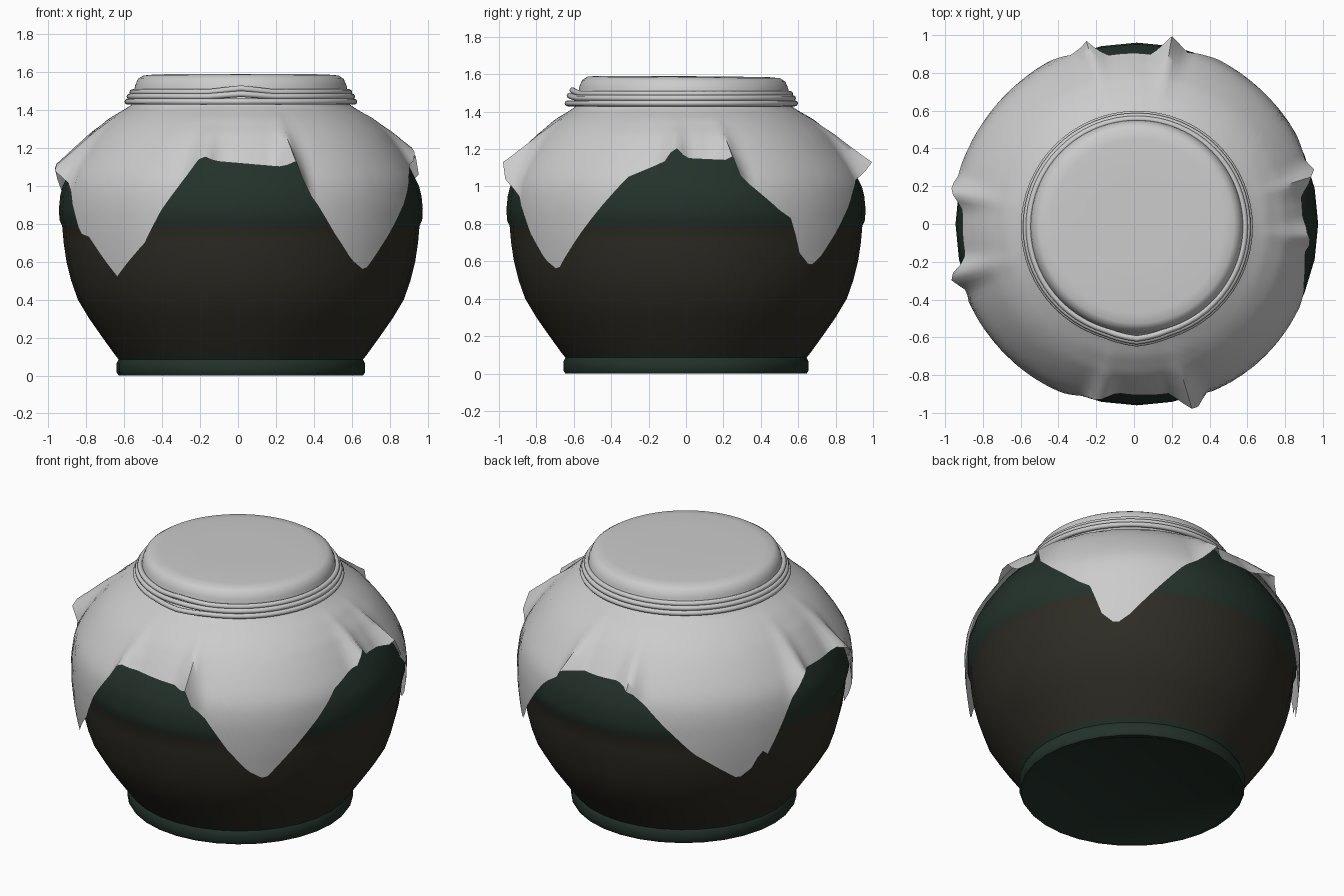
import bpy, bmesh, math

if "Cube" in bpy.data.objects:
    bpy.data.objects.remove(bpy.data.objects["Cube"])

CX = 0.015  # jar axis sits slightly right of the grid centre


def lerp_table(tab, v):
    for (a, p), (b, q) in zip(tab, tab[1:]):
        if a <= v <= b:
            return p + (q - p) * (v - a) / (b - a)
    return tab[0][1] if v < tab[0][0] else tab[-1][1]


def finish(name, bm, angle=40):
    me = bpy.data.meshes.new(name)
    bmesh.ops.recalc_face_normals(bm, faces=bm.faces)
    bm.to_mesh(me)
    bm.free()
    ob = bpy.data.objects.new(name, me)
    bpy.context.collection.objects.link(ob)
    bpy.ops.object.select_all(action='DESELECT')
    bpy.context.view_layer.objects.active = ob
    ob.select_set(True)
    bpy.ops.object.shade_smooth_by_angle(angle=math.radians(angle))
    return ob


def bridge(bm, rings, closed=False):
    n = len(rings[0])
    pairs = list(zip(rings, rings[1:]))
    if closed:
        pairs.append((rings[-1], rings[0]))
    for a, b in pairs:
        for i in range(n):
            j = (i + 1) % n
            bm.faces.new((a[i], a[j], b[j], b[i]))


def material(name, rgb):
    m = bpy.data.materials.new(name)
    m.diffuse_color = (*rgb, 1)
    m.use_nodes = True
    m.node_tree.nodes["Principled BSDF"].inputs["Base Color"].default_value = m.diffuse_color
    return m


# Glazed jar: lathed profile (radius, height)
jar = [(0.56, 0.03), (0.61, 0.005), (0.645, 0.0), (0.655, 0.015), (0.655, 0.065),
       (0.645, 0.085), (0.665, 0.11), (0.73, 0.2), (0.80, 0.3), (0.86, 0.4),
       (0.895, 0.5), (0.92, 0.6), (0.935, 0.7), (0.943, 0.79), (0.957, 0.82),
       (0.96, 0.88), (0.953, 0.95), (0.94, 1.0), (0.89, 1.1), (0.82, 1.2),
       (0.73, 1.3), (0.61, 1.38), (0.54, 1.42), (0.53, 1.55)]
bm = bmesh.new()
N = 32
rings = [[bm.verts.new((CX + r * math.cos(2 * math.pi * i / N),
                        r * math.sin(2 * math.pi * i / N), z)) for i in range(N)]
         for r, z in jar]
bridge(bm, rings)
bm.faces.new(rings[0])
bm.faces.new(rings[-1])
ob = finish("jar_body", bm)
ob.data.materials.append(material("brown_glaze", (0.027, 0.025, 0.018)))
ob.data.materials.append(material("green_glaze", (0.017, 0.032, 0.023)))
for p in ob.data.polygons:
    if p.center.z > 0.8 or p.center.z < 0.1:
        p.material_index = 1

# Cloth cover: hem height by angle (degrees, -90 is the front)
hem = [(-133, .52), (-121, .70), (-115, .87), (-108, 1.03), (-102, 1.16), (-98, 1.13),
       (-76, 1.10), (-73, 1.13), (-71, 1.04), (-65, .90), (-59, .75), (-52, .61),
       (-46, .55), (-31, .83), (-19, 1.05), (-6, 1.14), (-4, 1.22), (0, 1.15),
       (13, 1.14), (15, 1.16), (17, 1.06), (31, .87), (36, .82), (38, .66),
       (44, .57), (49, .63), (68, .98), (76, 1.07), (79, 1.13), (90, 1.12),
       (103, 1.12), (106, 1.10), (110, 1.03), (128, .72), (144, .53), (150, .60),
       (152, .70), (155, .66), (165, .98), (170, 1.12), (176, 1.10), (190, 1.10),
       (194, 1.13), (197, 1.08), (202, 1.0), (210, .75), (215, .73), (227, .52)]
# Pinched folds (angle, how far they stick out)
folds = [(-102, .08), (-73, .125), (-4, .08), (15, .085), (79, .115), (105, .09),
         (170, .09), (196, .115)]
# Draped radius by height
drape = [(.52, .945), (.6, .957), (.75, .972), (.9, .975), (1.0, .962), (1.05, .945),
         (1.12, .905), (1.2, .85), (1.28, .785), (1.36, .69), (1.40, .62), (1.43, .575)]
lid = [(0.25, 1.59), (0.46, 1.588), (0.515, 1.583), (0.543, 1.565), (0.558, 1.53),
       (0.565, 1.49)]
ROWS = 16
angles = list(range(-133, 227, 2))
bm = bmesh.new()
rings = []
for r, z in lid:
    rings.append([bm.verts.new((CX + r * math.cos(math.radians(a)),
                                -0.012 + r * math.sin(math.radians(a)),
                                z - 0.008 * r * math.sin(math.radians(a))))
                  for a in angles])
for k in range(ROWS + 1):
    s = (k / ROWS) ** 1.2
    ring = []
    for a in angles:
        zh = lerp_table(hem, a)
        z = 1.43 + (zh - 1.43) * s
        r = lerp_table(drape, z)
        for fa, amp in folds:
            r += amp * s ** 2 * max(0, 1 - abs(a - fa) / 6) ** 1.3
        t = math.radians(a)
        ring.append(bm.verts.new((CX * (1 - s * 0.5) + r * math.cos(t),
                                  -0.012 * (1 - s) + r * math.sin(t), z)))
    rings.append(ring)
bridge(bm, rings)
bm.faces.new(rings[0])
finish("cloth_cover", bm, 60)


# Cord: three stacked loops, kinked at the front
def cord(name, radius, height, kink):
    bm = bmesh.new()
    rings = []
    for i in range(64):
        t = 2 * math.pi * i / 64
        b = max(0, 1 - abs(t - 1.5 * math.pi) / 0.3)
        ring = []
        for j in range(8):
            u = 2 * math.pi * j / 8
            r = radius + 0.02 * b + 0.016 * math.cos(u)
            ring.append(bm.verts.new((CX + r * math.cos(t), -0.015 + r * math.sin(t),
                                      height + kink * b + 0.016 * math.sin(u))))
        rings.append(ring)
    bridge(bm, rings, True)
    finish(name, bm, 60)


for i, (r, z, k) in enumerate([(0.572, 1.495, 0.02), (0.587, 1.472, 0.014),
                               (0.598, 1.445, 0.0)]):
    cord(f"cord_loop_{i + 1}", r, z, k)
